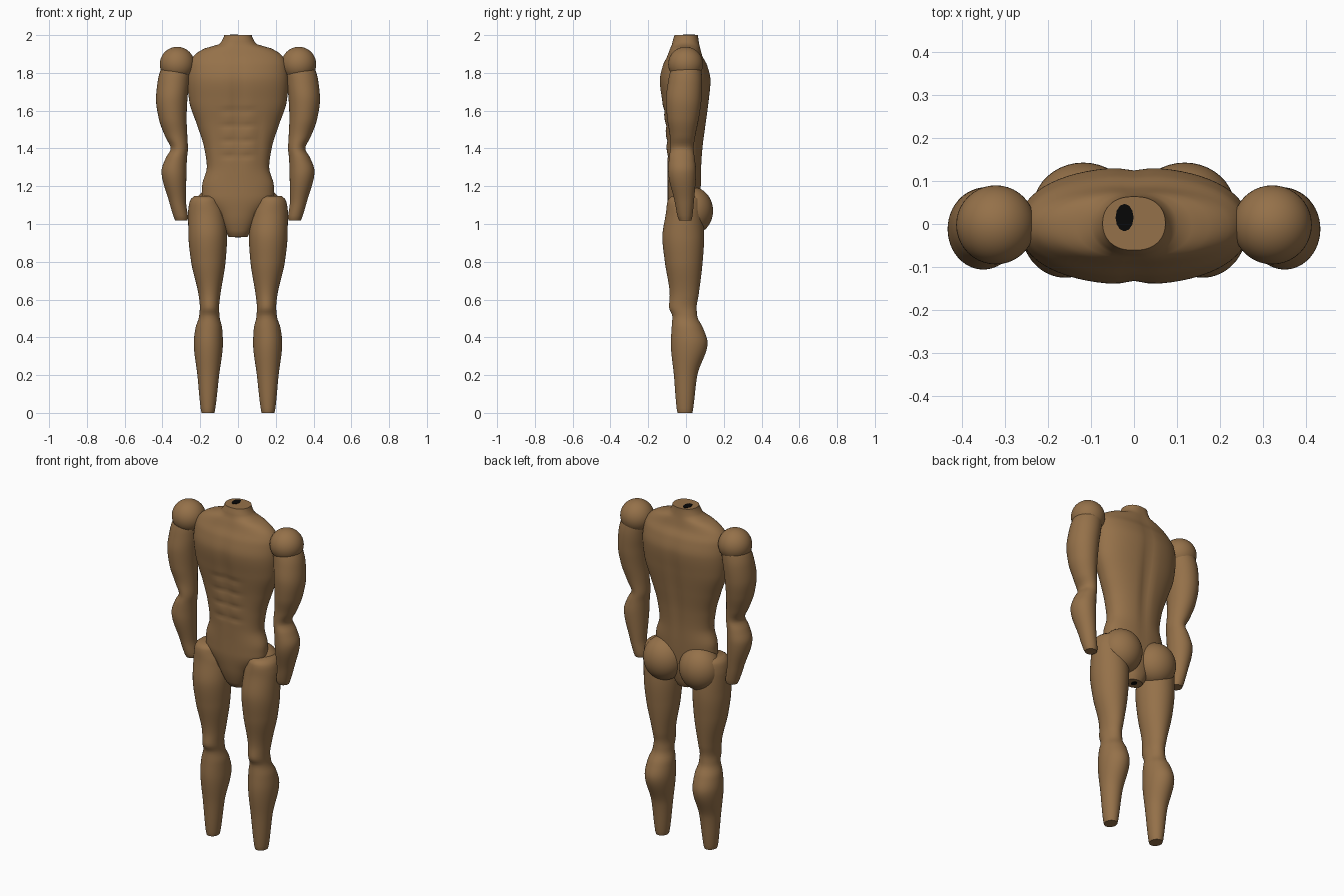
import bpy, bmesh, math
from mathutils import Vector

if "Cube" in bpy.data.objects:
    bpy.data.objects.remove(bpy.data.objects["Cube"], do_unlink=True)


def make_material(name, color):
    mat = bpy.data.materials.new(name)
    mat.use_nodes = True
    mat.diffuse_color = color
    mat.node_tree.nodes["Principled BSDF"].inputs["Base Color"].default_value = color
    return mat


skin = make_material("warm brown", (0.30, 0.165, 0.067, 1))
dark = make_material("black opening", (0.002, 0.002, 0.002, 1))


def finish(name, bm, mat=skin):
    """Turn a bmesh into a smooth shaded object."""
    bmesh.ops.recalc_face_normals(bm, faces=bm.faces)
    mesh = bpy.data.meshes.new(name)
    bm.to_mesh(mesh)
    bm.free()
    mesh.materials.append(mat)
    obj = bpy.data.objects.new(name, mesh)
    bpy.context.collection.objects.link(obj)
    bpy.ops.object.select_all(action='DESELECT')
    bpy.context.view_layer.objects.active = obj
    obj.select_set(True)
    bpy.ops.object.shade_smooth_by_angle(angle=math.radians(50))
    return obj


def slope(rows, i):
    """Height derivative of every column, flattened at peaks so nothing overshoots."""
    if i in (0, len(rows) - 1):
        return [0] * len(rows[0])
    before, here, after = rows[i - 1], rows[i], rows[i + 1]
    result = []
    for a, b, c in zip(before, here, after):
        d1 = (b - a) / (here[0] - before[0])
        d2 = (c - b) / (after[0] - here[0])
        result.append(2 * d1 * d2 / (d1 + d2) if d1 * d2 > 0 else 0)
    return result


def smooth_rows(rows, step=0.014):
    """Fill in cubic in-between sections along the height."""
    filled = []
    for i in range(len(rows) - 1):
        a, b = rows[i], rows[i + 1]
        ma, mb = slope(rows, i), slope(rows, i + 1)
        gap = b[0] - a[0]
        count = max(2, round(abs(gap) / step))
        for k in range(count):
            t = k / count
            u = 1 - t
            section = [p * u * u * (1 + 2 * t) + q * t * t * (3 - 2 * t)
                       + gap * (m * t * u * u - n * t * t * u)
                       for p, q, m, n in zip(a, b, ma, mb)]
            section[0] = a[0] + gap * t
            filled.append(section)
    return filled + [list(rows[-1])]


def loft(name, rows, side=1, power=2.0, sculpt=None, segments=64):
    """Skin closed sections given as (height, inner x, outer x, front y, back y)."""
    bm = bmesh.new()
    rings = []
    for z, x0, x1, y0, y1 in smooth_rows(rows):
        ring = []
        for k in range(segments):
            angle = math.tau * k / segments
            c, s = math.cos(angle), math.sin(angle)
            c = math.copysign(abs(c) ** (2 / power), c)
            s = math.copysign(abs(s) ** (2 / power), s)
            co = Vector(((x0 + x1) / 2 + c * (x1 - x0) / 2,
                         (y0 + y1) / 2 + s * (y1 - y0) / 2, z))
            if sculpt:
                co.y += sculpt(co, s)
            co.x *= side
            ring.append(bm.verts.new(co))
        rings.append(ring)
    for low, high in zip(rings, rings[1:]):
        for k in range(segments):
            j = (k + 1) % segments
            bm.faces.new((low[k], low[j], high[j], high[k]))
    bm.faces.new(rings[0])
    bm.faces.new(rings[-1])
    return finish(name, bm)


def ellipsoid(name, center, radii):
    bm = bmesh.new()
    bmesh.ops.create_uvsphere(bm, u_segments=40, v_segments=24, radius=1)
    for v in bm.verts:
        v.co = Vector(center) + Vector(a * b for a, b in zip(v.co, radii))
    return finish(name, bm)


def plate(name, center, rx, ry):
    """Thin dark disc over an open end."""
    bm = bmesh.new()
    bmesh.ops.create_cone(bm, cap_ends=True, segments=12, radius1=1, radius2=1, depth=1)
    for v in bm.verts:
        v.co = Vector(center) + Vector((v.co.x * rx, v.co.y * ry, v.co.z * 0.004))
    return finish(name, bm, dark)


def bump(value, center, width):
    return math.exp(-((value - center) / width) ** 2)


def muscles(co, s):
    """Breastbone, abdominal and spine grooves."""
    x, z = abs(co.x), co.z
    if s < 0:
        groove = 0.013 * bump(x, 0, 0.028) * bump(z, 1.6, 0.25)
        rows = sum(bump(z, h, 0.014) for h in (1.36, 1.44, 1.52, 1.6))
        groove += 0.006 * rows * bump(x, 0.045, 0.04)
        groove += 0.004 * bump(x, 0.11, 0.02) * bump(z, 1.46, 0.13)
        return groove * min(1, -2 * s)
    return -0.012 * bump(x, 0, 0.03) * bump(z, 1.55, 0.3) * min(1, 2 * s)


# Torso: height, half width, front, back
torso = [(0.93, .05, -.045, .04), (0.95, .062, -.06, .05), (1.05, .115, -.088, .07),
         (1.15, .19, -.098, .078), (1.2, .19, -.098, .08), (1.3, .165, -.1, .083),
         (1.4, .178, -.105, .09), (1.52, .215, -.112, .105), (1.65, .258, -.128, .122),
         (1.76, .268, -.141, .132), (1.84, .26, -.124, .114), (1.89, .235, -.1, .088),
         (1.93, .175, -.085, .077), (1.952, .1, -.076, .072), (1.98, .08, -.069, .067),
         (2.0, .073, -.062, .065)]
loft("torso", [(z, -w, w, f, b) for z, w, f, b in torso], power=2.2, sculpt=muscles)
plate("neck_opening", (-0.022, 0.015, 2), 0.021, 0.032)
plate("pelvis_opening", (0, 0, 0.93), 0.015, 0.02)

# Limbs: height, inner x, outer x, front, back
leg = [(0, .125, .193, -.045, .033), (0.012, .122, .196, -.048, .036),
       (0.2, .1, .215, -.064, .06), (0.37, .08, .234, -.08, .114),
       (0.45, .084, .225, -.076, .09), (0.51, .098, .206, -.072, .06),
       (0.56, .1, .202, -.09, .056), (0.62, .094, .208, -.086, .066),
       (0.8, .066, .248, -.112, .088), (0.93, .058, .262, -.125, .096),
       (1.06, .07, .264, -.106, .088), (1.11, .09, .258, -.1, .08),
       (1.135, .1, .247, -.092, .074), (1.147, .118, .232, -.075, .058)]
arm = [(1.018, .268, .333, -.036, .028), (1.03, .265, .338, -.042, .032),
       (1.12, .275, .365, -.06, .042), (1.28, .273, .405, -.094, .053),
       (1.35, .27, .382, -.09, .046), (1.4, .265, .356, -.083, .04),
       (1.46, .268, .384, -.085, .048), (1.56, .272, .42, -.1, .068),
       (1.66, .268, .434, -.106, .082), (1.75, .258, .426, -.095, .086),
       (1.82, .25, .408, -.08, .08), (1.87, .28, .37, -.05, .05)]

for side, label in ((1, "left"), (-1, "right")):
    loft(label + "_leg", leg, side)
    loft(label + "_arm", arm, side, segments=48)
    ellipsoid(label + "_shoulder", (side * 0.322, -0.002, 1.846), (.092, .092, .092))
    ellipsoid(label + "_buttock", (side * 0.118, 0.035, 1.07), (.118, .108, .125))
